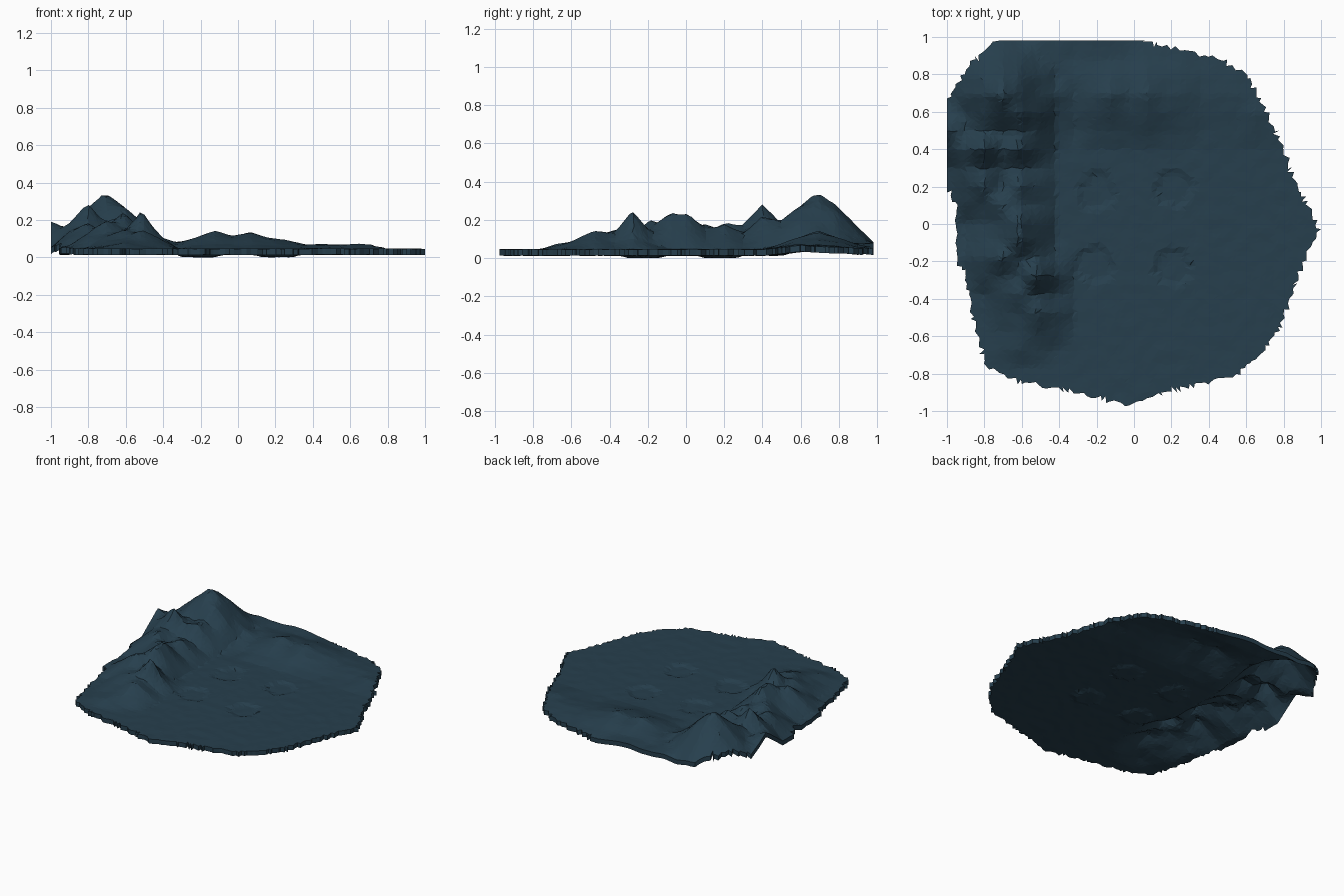
import bpy, bmesh, math, random
from mathutils import Vector, noise

if "Cube" in bpy.data.objects:
    bpy.data.objects.remove(bpy.data.objects["Cube"])

random.seed(4)
GROUND, THICK, STEP = 0.042, 0.033, 0.025
CELL = 0.097

# Plan outline of the terrain slab
OUTLINE = [(0, .99), (-.73, .99), (-.81, .92), (-.9, .82), (-1.01, .63), (-1.01, .2),
           (-.95, .12), (-.95, -.2), (-.9, -.28), (-.86, -.5), (-.79, -.76), (-.6, -.85),
           (-.35, -.89), (-.04, -.97), (.2, -.89), (.55, -.81), (.7, -.67), (.78, -.55),
           (.87, -.3), (.93, -.15), (.99, -.03), (.92, .12), (.84, .28), (.75, .52),
           (.68, .66), (.6, .8), (.45, .89), (.2, .94)]

# Hills: x, y, height above ground, radius
HILLS = [(-.71, .69, .32, .33), (-.62, .59, .24, .24), (-.81, .4, .25, .22),
         (-1, .5, .15, .2), (-.9, .79, .1, .2), (-.62, .4, .18, .18),
         (-.81, .2, .15, .2), (-.71, .11, .14, .2), (-.62, -.09, .21, .2),
         (-.62, .01, .2, .2), (-.52, -.28, .21, .16), (-.71, -.18, .15, .22),
         (-.62, -.38, .11, .2), (-.52, -.47, .11, .2), (-.6, -.6, .05, .17),
         (-.62, .21, .14, .2), (-.43, .69, .07, .2), (-.33, .78, .04, .25),
         (-.13, .69, .1, .26), (.05, .69, .1, .28), (.2, .69, .06, .27),
         (.5, .69, .03, .25), (.66, .6, .03, .2), (-.5, .9, .06, .2), (-.2, .95, .045, .25)]
CRATERS = [(-.2, .17), (.21, .19), (-.21, -.22), (.21, -.23)]


def inside(x, y):
    hit = False
    for (ax, ay), (bx, by) in zip(OUTLINE, OUTLINE[1:] + OUTLINE[:1]):
        if (ay > y) != (by > y) and x < ax + (y - ay) * (bx - ax) / (by - ay):
            hit = not hit
    return hit


def lattice(i, j):
    x, y = -1 + i * CELL, .98 - j * CELL
    h = max(max(0, p * (1 - math.hypot(x - a, y - b) / r)) for a, b, p, r in HILLS)
    return h * (1 + .12 * noise.noise((i * 1.7, j * 1.7, .5)))


# Coarse hill facets
COARSE = {(i, j): lattice(i, j) for i in range(-1, 23) for j in range(-1, 23)}


def height(x, y):
    u, v = (x + 1) / CELL, (.98 - y) / CELL
    i, j = math.floor(u), math.floor(v)
    u, v = u - i, v - j
    h = ((COARSE[i, j] * (1 - u) + COARSE[i + 1, j] * u) * (1 - v)
         + (COARSE[i, j + 1] * (1 - u) + COARSE[i + 1, j + 1] * u) * v)
    # Shallow ragged craters
    for cx, cy in CRATERS:
        a = math.atan2(y - cy, x - cx)
        r = .11 * (1 + .25 * noise.noise((math.cos(a) * 2 + cx * 9, math.sin(a) * 2, cy * 9)))
        d = math.hypot(x - cx, y - cy) / r
        if d < 1:
            h -= .012 * min(1, (1 - d) * 4)
    return GROUND + h + .0025 * noise.noise((x * 14, y * 14, 0))


# Jittered ground grid, trimmed to the outline
bm = bmesh.new()
n = int(2 / STEP)
verts = {}
for i in range(n + 1):
    for j in range(n + 1):
        x, y = -1 + i * STEP, -1 + j * STEP
        if 0 < i < n:
            x += random.uniform(-.3, .3) * STEP
        if j < n - 1:
            y += random.uniform(-.3, .3) * STEP
        y = min(y, .98)
        verts[i, j] = bm.verts.new((x, y, height(x, y)))
for i in range(n):
    for j in range(n):
        a, b, c, d = (verts[k] for k in ((i, j), (i + 1, j), (i + 1, j + 1), (i, j + 1)))
        tris = [(a, b, c), (a, c, d)] if random.random() < .5 else [(a, b, d), (b, c, d)]
        for t in tris:
            m = sum((v.co for v in t), Vector()) / 3
            if inside(m.x, m.y):
                bm.faces.new(t)
bmesh.ops.delete(bm, geom=[v for v in bm.verts if not v.link_faces], context='VERTS')

# Hollow underside and vertical rim
top = list(bm.faces)
rim = [(l.vert, l.link_loop_next.vert) for f in top for l in f.loops if l.edge.is_boundary]
low = {v: bm.verts.new(v.co - Vector((0, 0, THICK))) for v in list(bm.verts)}
for f in top:
    bm.faces.new([low[v] for v in reversed(f.verts)])
for a, b in rim:
    bm.faces.new((b, a, low[a], low[b]))
zmin = min(v.co.z for v in bm.verts)
bmesh.ops.translate(bm, verts=bm.verts, vec=(0, 0, -zmin))

mesh = bpy.data.meshes.new("terrain")
bm.to_mesh(mesh)
bm.free()
terrain = bpy.data.objects.new("terrain", mesh)
bpy.context.collection.objects.link(terrain)
mat = bpy.data.materials.new("slate_blue")
mat.diffuse_color = (.02, .05, .075, 1)
mat.use_nodes = True
mat.node_tree.nodes["Principled BSDF"].inputs["Base Color"].default_value = mat.diffuse_color
mesh.materials.append(mat)
